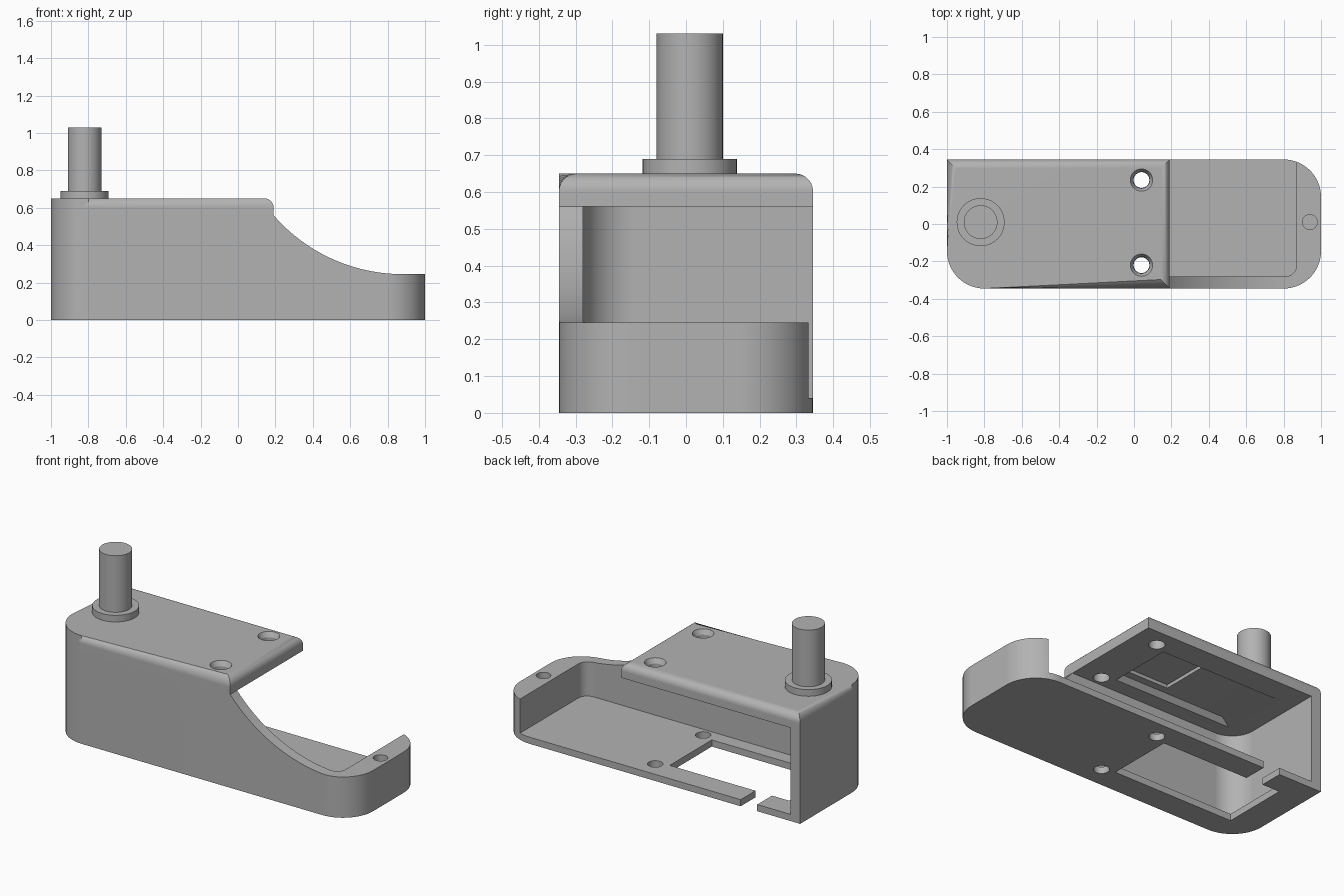
import bpy, bmesh, math
from mathutils import Matrix

cube = bpy.data.objects.get("Cube")
if cube:
    bpy.data.objects.remove(cube)

grey = bpy.data.materials.new("plain_grey")
grey.use_nodes = True
grey.diffuse_color = (0.45, 0.45, 0.45, 1)
grey.node_tree.nodes["Principled BSDF"].inputs["Base Color"].default_value = (0.45, 0.45, 0.45, 1)

# Main dimensions
HALF, WALL_TOP, ROOF_TOP, FLOOR = 0.345, 0.56, 0.65, 0.04
ROOF_END, END_TOP = 0.19, 0.245


def finish(bm, name):
    bmesh.ops.recalc_face_normals(bm, faces=bm.faces[:])
    mesh = bpy.data.meshes.new(name)
    bm.to_mesh(mesh)
    bm.free()
    mesh.materials.append(grey)
    obj = bpy.data.objects.new(name, mesh)
    bpy.context.collection.objects.link(obj)
    return obj


def outline(x0, x1, y0, y1, radii=(0, 0, 0, 0), steps=14):
    """Rectangle outline, counter-clockwise from front-left, with a radius per corner."""
    points = []
    corners = ((x0, y0, 1, 1), (x1, y0, -1, 1), (x1, y1, -1, -1), (x0, y1, 1, -1))
    for i, ((x, y, sx, sy), r) in enumerate(zip(corners, radii)):
        if r == 0:
            points.append((x, y))
            continue
        for k in range(steps + 1):
            a = math.pi * (1 + i / 2 + k / steps / 2)
            points.append((x + sx * r + r * math.cos(a), y + sy * r + r * math.sin(a)))
    return points


def prism(name, base, z0, z1, top=None, round_top=0):
    """Solid between a base outline and a top outline."""
    bm = bmesh.new()
    low = [bm.verts.new((x, y, z0)) for x, y in base]
    high = [bm.verts.new((x, y, z1)) for x, y in (top or base)]
    bm.faces.new(low[::-1])
    cap = bm.faces.new(high)
    n = len(low)
    for i in range(n):
        j = (i + 1) % n
        bm.faces.new((low[i], low[j], high[j], high[i]))
    if round_top:
        bmesh.ops.bevel(bm, geom=list(cap.edges), offset=round_top, segments=7,
                        profile=0.5, affect='EDGES')
    return finish(bm, name)


def cylinder(name, x, y, z0, z1, r0, r1=None, sides=48):
    bm = bmesh.new()
    bmesh.ops.create_cone(bm, cap_ends=True, segments=sides, radius1=r0,
                          radius2=r0 if r1 is None else r1, depth=z1 - z0,
                          matrix=Matrix.Translation((x, y, (z0 + z1) / 2)))
    return finish(bm, name)


def cut(obj, cutters):
    """Subtract the cutters, bake the result and remove them."""
    for c in cutters:
        c.hide_render = True
        mod = obj.modifiers.new("cut", 'BOOLEAN')
        mod.operation, mod.solver, mod.object = 'DIFFERENCE', 'EXACT', c
    graph = bpy.context.evaluated_depsgraph_get()
    mesh = bpy.data.meshes.new_from_object(obj.evaluated_get(graph))
    obj.modifiers.clear()
    obj.data = mesh
    for c in cutters:
        bpy.data.objects.remove(c)


def smooth(obj):
    bpy.ops.object.select_all(action='DESELECT')
    obj.select_set(True)
    bpy.context.view_layer.objects.active = obj
    bpy.ops.object.shade_smooth_by_angle(angle=math.radians(28))
    mod = obj.modifiers.new("flat_normals", 'WEIGHTED_NORMAL')
    mod.keep_sharp = True


# Housing: floor, front wall and both end walls
housing = prism("housing", outline(-1, 1, -HALF, HALF, (0.2, 0.2, 0.2, 0)), 0, WALL_TOP)
cavity = prism("cavity_cutter", outline(-0.935, 0.87, -0.28, 0.5, (0.14, 0.06, 0, 0)), FLOOR, 0.7)

# Concave sweep lowering the front wall towards the end
centre, drop = 0.88, WALL_TOP - END_TOP
run = centre - ROOF_END
radius = (run * run + drop * drop) / (2 * drop)
span = math.asin(run / radius)
sweep = [(ROOF_END, 0.8)]
for k in range(25):
    a = span * (1 - k / 24)
    sweep.append((centre - radius * math.sin(a), END_TOP + radius * (1 - math.cos(a))))
sweep += [(1.2, END_TOP), (1.2, 0.8)]
sweep_cutter = prism("sweep_cutter", sweep, -0.6, 0.6)
sweep_cutter.data.transform(Matrix.Rotation(math.pi / 2, 4, 'X'))

# Floor opening with a slot to the back edge, screw holes and blind end hole
HOLES = ((0.04, 0.235), (0.04, -0.22))
opening = prism("opening_cutter", outline(-0.83, -0.035, -0.195, 0.205), -0.1, 0.1)
slot = prism("slot_cutter", outline(-0.715, -0.605, 0.15, 0.5), -0.1, 0.1)
end_hole = cylinder("end_hole_cutter", 0.94, 0.01, 0.1, 0.4, 0.04)
floor_holes = [cylinder("floor_hole_cutter", x, y, -0.1, 0.1, 0.042) for x, y in HOLES]
cut(housing, [cavity, sweep_cutter, opening, slot, end_hole] + floor_holes)
smooth(housing)

# Roof with rounded upper rim, countersunk holes and a stepped recess below
roof = prism("roof", outline(-1, ROOF_END, -HALF, HALF, (0.2, 0, 0, 0)),
             WALL_TOP, ROOF_TOP, round_top=0.048)
cutters = [prism("recess_cutter", outline(-0.83, -0.035, -0.195, 0.2), 0.55, 0.59,
                 top=outline(-0.75, -0.035, -0.165, 0.2)),
           prism("pocket_cutter", outline(-0.33, -0.05, -0.12, 0.19), 0.57, 0.61)]
for x, y in HOLES:
    cutters.append(cylinder("roof_hole_cutter", x, y, 0.5, 0.7, 0.044))
    cutters.append(cylinder("countersink_cutter", x, y, 0.62, 0.66, 0.043, 0.065))
cut(roof, cutters)
smooth(roof)

# Collar and shaft on the roof
smooth(cylinder("collar", -0.82, 0.01, ROOF_TOP - 0.01, 0.69, 0.128))
smooth(cylinder("shaft", -0.82, 0.01, 0.68, 1.03, 0.09))
